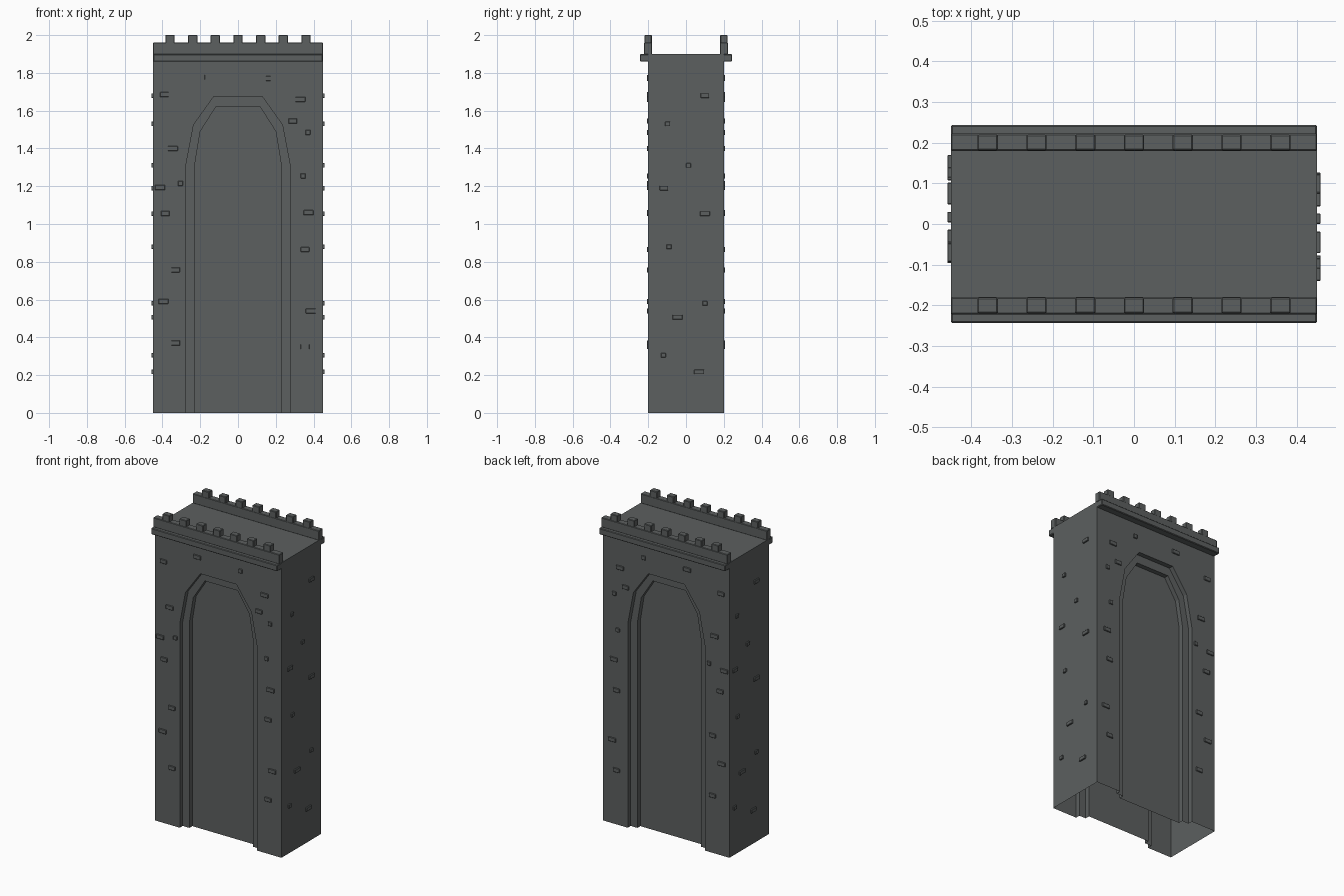
import bpy, bmesh
from mathutils import Vector

if "Cube" in bpy.data.objects:
    bpy.data.objects.remove(bpy.data.objects["Cube"])

stone = bpy.data.materials.new("dark grey stone")
stone.diffuse_color = (0.107, 0.116, 0.116, 1)
stone.use_nodes = True
stone.node_tree.nodes["Principled BSDF"].inputs["Base Color"].default_value = stone.diffuse_color

HX, HY, ROOF = 0.45, 0.20, 1.90


def finish(name, bm, mirror_y=False, bevel=0.0):
    """Turn a bmesh into a named object, optionally bevelled and mirrored front to back."""
    me = bpy.data.meshes.new(name)
    bm.to_mesh(me)
    bm.free()
    me.materials.append(stone)
    ob = bpy.data.objects.new(name, me)
    bpy.context.collection.objects.link(ob)
    if bevel:
        b = ob.modifiers.new("bevel", 'BEVEL')
        b.width, b.segments = bevel, 1
    if mirror_y:
        m = ob.modifiers.new("mirror", 'MIRROR')
        m.use_axis = (False, True, False)
        m.use_mirror_merge = False
    return ob


def box(bm, lo, hi):
    """Add an axis-aligned box between two corners."""
    lo, hi = Vector(lo), Vector(hi)
    made = bmesh.ops.create_cube(bm, size=1)["verts"]
    bmesh.ops.scale(bm, vec=hi - lo, verts=made)
    bmesh.ops.translate(bm, vec=(lo + hi) / 2, verts=made)


def arch(half):
    """Full arch outline, left foot to right foot, from its right half."""
    return [(-x, z) for x, z in half] + [(x, z) for x, z in reversed(half)]


outer = arch([(0.275, 0), (0.275, 1.315), (0.235, 1.525), (0.128, 1.675)])
inner = arch([(0.227, 0), (0.227, 1.325), (0.20, 1.49), (0.117, 1.62)])

# Front wall with a doorway recessed in two steps (mirrored to the back)
bm = bmesh.new()


def loop(pts, y):
    return [bm.verts.new((x, y, z)) for x, z in pts]


def bridge(a, b):
    for i in range(len(a) - 1):
        bm.faces.new((a[i], a[i + 1], b[i + 1], b[i]))


rim = loop(outer, -HY)
step = loop(outer, -HY + 0.03)
edge = loop(inner, -HY + 0.03)
back = loop(inner, -HY + 0.06)
border = loop([(HX, 0), (HX, ROOF), (-HX, ROOF), (-HX, 0)], -HY)
bm.faces.new(rim + border)
bridge(rim, step)
bridge(step, edge)
bridge(edge, back)
bm.faces.new(list(reversed(back)))
bm.normal_update()
# make the wall face the front, with the steps following it
bmesh.ops.recalc_face_normals(bm, faces=bm.faces)
bm.normal_update()
if max(bm.faces, key=lambda f: f.calc_area()).normal.y > 0:
    bmesh.ops.reverse_faces(bm, faces=bm.faces)
finish("arched_walls", bm, mirror_y=True)

# Plain side walls and flat roof, open underneath
bm = bmesh.new()
box(bm, (-HX, -HY, 0), (HX, HY, ROOF))
bm.normal_update()
bmesh.ops.delete(bm, geom=[f for f in bm.faces if abs(f.normal.y) > 0.5 or f.normal.z < -0.5],
                 context='FACES_ONLY')
finish("side_walls_and_roof", bm)

# Cornice ledge
bm = bmesh.new()
box(bm, (-HX, -0.244, 1.86), (HX, -0.195, ROOF))
finish("cornice", bm, True, 0.004)

# Parapet
bm = bmesh.new()
box(bm, (-HX, -0.222, ROOF - 0.002), (HX, -0.18, 1.96))
finish("parapet", bm, True, 0.003)

# Seven merlons on each parapet
bm = bmesh.new()
for i in range(-3, 4):
    box(bm, (i * 0.12 - 0.025, -0.22, 1.955), (i * 0.12 + 0.025, -0.181, 2.0))
finish("merlons", bm, True, 0.003)

# Raised stones: position across, height, width
W, M, S = 0.053, 0.046, 0.026
front = [(-.15, 1.777, W), (.16, 1.77, S), (-.39, 1.685, M), (.33, 1.66, W), (.29, 1.545, M),
         (.37, 1.485, S), (-.345, 1.40, W), (.345, 1.255, S), (-.413, 1.193, W), (-.305, 1.215, S),
         (-.385, 1.055, M), (.373, 1.06, W), (.355, .865, M), (-.33, .757, M), (-.395, .59, W),
         (.385, .54, W), (-.33, .37, M), (.355, .35, M)]
side = [(.10, 1.68, M), (-.097, 1.53, S), (.013, 1.31, S), (-.117, 1.19, M), (.10, 1.055, W),
        (-.09, .88, S), (.10, .58, S), (-.045, .507, W), (-.12, .305, S), (.07, .217, W)]

bm = bmesh.new()
for x, z, w in front:
    box(bm, (x - w / 2, -HY - 0.007, z - 0.013), (x + w / 2, -HY + 0.01, z + 0.013))
finish("front_and_back_stones", bm, True, 0.002)

# Side stones; the left side is the right side turned round and shifted a little
bm = bmesh.new()
for y, z, w in side:
    for s, c in ((1, y), (-1, 0.03 - y)):
        xs = sorted((s * (HX - 0.01), s * (HX + 0.009)))
        box(bm, (xs[0], c - w / 2, z - 0.012), (xs[1], c + w / 2, z + 0.012))
finish("side_stones", bm, False, 0.002)
